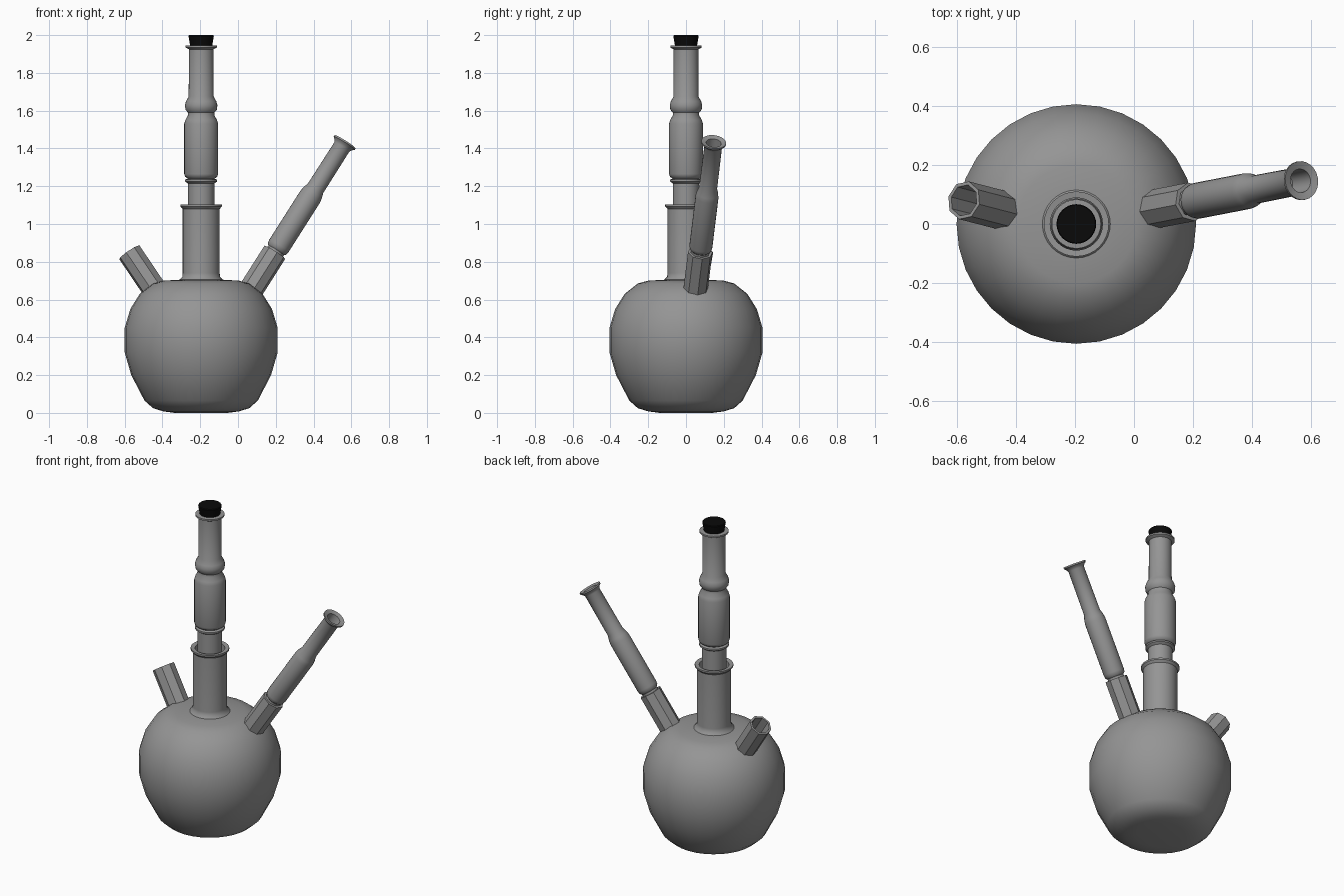
import bpy, bmesh, math
from mathutils import Vector

cube = bpy.data.objects.get("Cube")
if cube:
    bpy.data.objects.remove(cube, do_unlink=True)


def material(name, value):
    m = bpy.data.materials.new(name)
    m.use_nodes = True
    colour = (value, value, value, 1)
    m.diffuse_color = colour
    m.node_tree.nodes["Principled BSDF"].inputs["Base Color"].default_value = colour
    return m


GREY = material("grey glass", 0.3)
BLACK = material("black rubber", 0.003)


def lathe(name, profile, base, axis, sides, mat, angle=40):
    """Spin (radius, height) points around an axis; a zero radius closes an end."""
    bm = bmesh.new()
    rings = []
    for r, h in profile:
        if r == 0:
            rings.append([bm.verts.new((0, 0, h))])
        else:
            rings.append([bm.verts.new((r * math.cos(math.tau * i / sides),
                                        r * math.sin(math.tau * i / sides), h))
                          for i in range(sides)])
    for a, b in zip(rings, rings[1:]):
        for i in range(sides):
            j = (i + 1) % sides
            quad = [a[i % len(a)], a[j % len(a)], b[j % len(b)], b[i % len(b)]]
            bm.faces.new(list(dict.fromkeys(quad)))
    mesh = bpy.data.meshes.new(name)
    bm.to_mesh(mesh)
    bm.free()
    mesh.materials.append(mat)
    obj = bpy.data.objects.new(name, mesh)
    bpy.context.collection.objects.link(obj)
    obj.location = base
    obj.rotation_euler = Vector(axis).to_track_quat("Z", "Y").to_euler()
    bpy.ops.object.select_all(action="DESELECT")
    obj.select_set(True)
    bpy.context.view_layer.objects.active = obj
    bpy.ops.object.shade_smooth_by_angle(angle=math.radians(angle))
    return obj


UP = (0, 0, 1)
CENTRE = (-0.195, 0, 0)

# Round flask running up into its open central neck
lathe("flask_body", [
    (0, 0.005), (0.14, 0), (0.2, 0.008), (0.255, 0.025), (0.3, 0.065), (0.37, 0.2),
    (0.405, 0.32), (0.405, 0.45), (0.375, 0.55), (0.325, 0.63), (0.255, 0.685),
    (0.2, 0.7), (0.115, 0.705), (0.1, 0.72), (0.098, 0.74), (0.098, 1.08),
    (0.11, 1.093), (0.11, 1.103), (0.085, 1.1), (0.083, 0.85)],
    CENTRE, UP, 32, GREY)

# Stacked adapter in the central neck
lathe("centre_adapter", [
    (0, 0.85), (0.07, 0.85), (0.07, 1.215), (0.085, 1.225), (0.085, 1.235),
    (0.07, 1.24), (0.085, 1.25), (0.09, 1.265), (0.09, 1.53), (0.084, 1.55),
    (0.07, 1.575), (0.07, 1.59), (0.083, 1.605), (0.086, 1.63), (0.08, 1.65),
    (0.066, 1.675), (0.065, 1.925), (0.083, 1.934), (0.083, 1.944),
    (0.055, 1.946), (0.053, 1.9), (0, 1.9)],
    CENTRE, UP, 32, GREY)

# Tapered stopper
lathe("stopper", [(0, 1.91), (0.053, 1.91), (0.067, 1.995), (0.064, 2), (0, 2)],
      CENTRE, UP, 32, BLACK)

# Open faceted neck on the right side
lathe("right_neck", [(0.066, -0.03), (0.066, 0.244), (0.054, 0.244), (0.052, 0.04), (0, 0.04)],
      (-0.44, 0.045, 0.65), (-0.135, 0.035, 0.2), 8, GREY)

# Faceted neck on the left side, carrying a slender tube
MOUTH = (0.195, 0.075, 0.85)
LEAN = (0.372, 0.072, 0.585)
lathe("left_neck", [(0.066, -0.28), (0.066, 0), (0.052, 0), (0.05, -0.15), (0, -0.15)],
      MOUTH, LEAN, 8, GREY)
lathe("left_tube", [
    (0, -0.1), (0.048, -0.1), (0.048, 0.012), (0.058, 0.022), (0.061, 0.04), (0.061, 0.35),
    (0.057, 0.375), (0.048, 0.405), (0.047, 0.665), (0.054, 0.678), (0.066, 0.688),
    (0.066, 0.697), (0.04, 0.69), (0.038, 0.58), (0, 0.58)],
    MOUTH, LEAN, 24, GREY)
